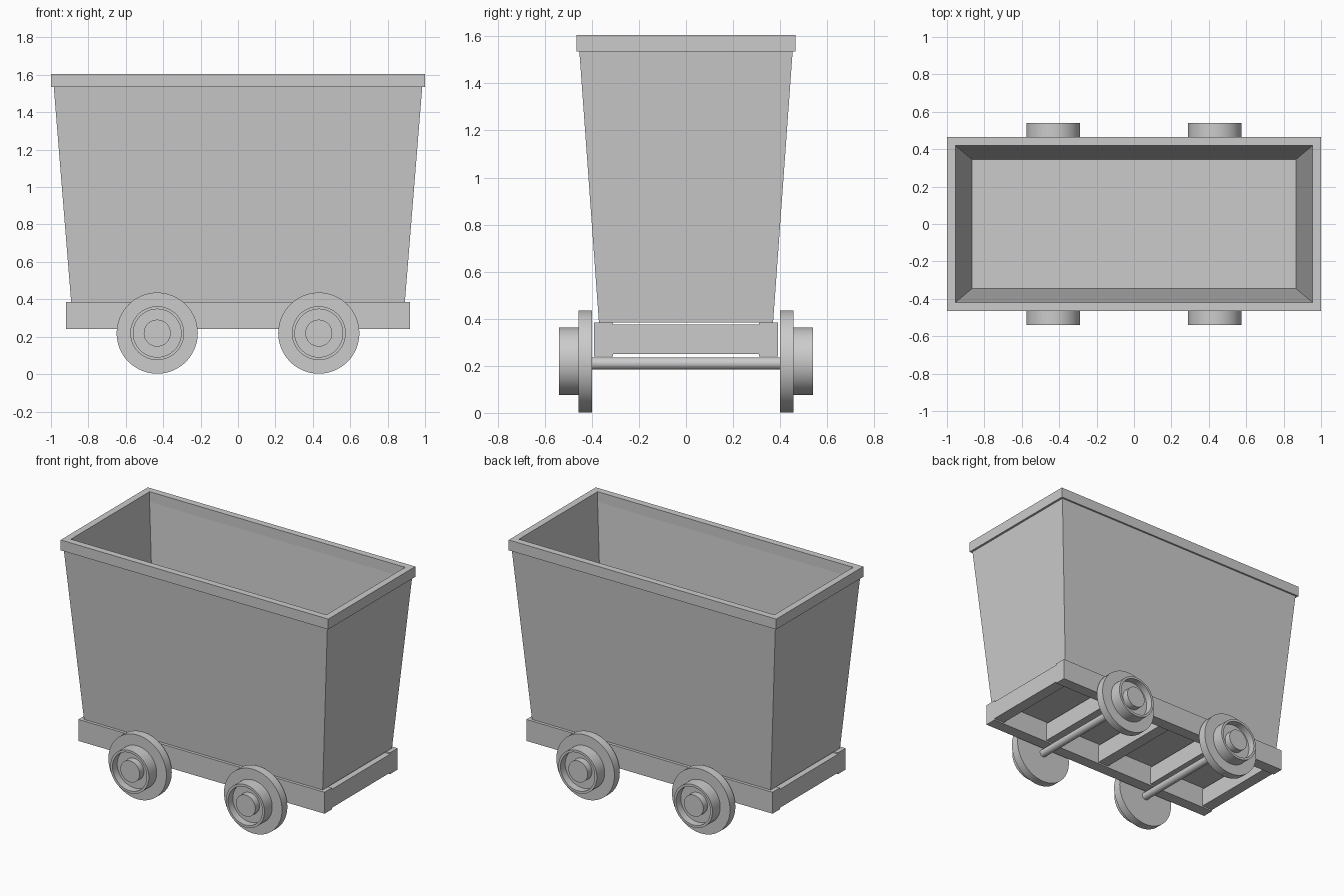
import bpy, bmesh, math
from mathutils import Matrix

old = bpy.data.objects.get("Cube")
if old:
    bpy.data.objects.remove(old, do_unlink=True)

GREY = (0.6, 0.6, 0.6, 1)
steel = bpy.data.materials.new("grey_steel")
steel.use_nodes = True
steel.diffuse_color = GREY
steel.node_tree.nodes["Principled BSDF"].inputs["Base Color"].default_value = GREY


def finish(name, bm, smooth=False):
    bmesh.ops.recalc_face_normals(bm, faces=bm.faces)
    mesh = bpy.data.meshes.new(name)
    bm.to_mesh(mesh)
    bm.free()
    mesh.materials.append(steel)
    obj = bpy.data.objects.new(name, mesh)
    bpy.context.collection.objects.link(obj)
    if smooth:
        bpy.ops.object.select_all(action='DESELECT')
        obj.select_set(True)
        bpy.context.view_layer.objects.active = obj
        bpy.ops.object.shade_smooth_by_angle(angle=math.radians(35))
    return obj


def stacked_rects(name, rings, closed):
    """Skin a run of rectangles (half x, half y, z)."""
    bm = bmesh.new()
    loops = [[bm.verts.new((sx * x, sy * y, z))
              for sx, sy in ((-1, -1), (1, -1), (1, 1), (-1, 1))] for x, y, z in rings]
    pairs = list(zip(loops, loops[1:]))
    if closed:
        pairs.append((loops[-1], loops[0]))
    else:
        bm.faces.new(loops[0])
        bm.faces.new(loops[-1])
    for a, b in pairs:
        for i in range(4):
            j = (i + 1) % 4
            bm.faces.new((a[i], a[j], b[j], b[i]))
    return finish(name, bm)


def box(name, lo, hi):
    bm = bmesh.new()
    size = [h - l for l, h in zip(lo, hi)]
    mid = [(h + l) / 2 for l, h in zip(lo, hi)]
    bmesh.ops.create_cube(bm, size=1, matrix=Matrix.Translation(mid) @ Matrix.Diagonal((*size, 1)))
    return finish(name, bm)


def lathe(name, profile, x, z, side=1, steps=64):
    """Spin (radius, y) points around a y axis through (x, z)."""
    bm = bmesh.new()
    verts = [bm.verts.new((r, side * y, 0)) for r, y in profile]
    edges = [bm.edges.new(p) for p in zip(verts, verts[1:])]
    bmesh.ops.spin(bm, geom=verts + edges, cent=(0, 0, 0), axis=(0, 1, 0),
                   angle=math.tau, steps=steps)
    bmesh.ops.remove_doubles(bm, verts=bm.verts, dist=0.0001)
    bmesh.ops.translate(bm, verts=bm.verts, vec=(x, 0, z))
    return finish(name, bm, smooth=True)


# Tapered open tub and the rim band around its top
RAIL_TOP, RIM_LOW, RIM_TOP = 0.385, 1.535, 1.605
stacked_rects("tub", [(0.865, 0.345, 0.42), (0.955, 0.42, RIM_LOW),
                      (0.985, 0.453, RIM_LOW), (0.892, 0.37, RAIL_TOP)], closed=False)
stacked_rects("rim", [(0.955, 0.42, RIM_LOW), (0.955, 0.42, RIM_TOP),
                      (1.0, 0.465, RIM_TOP), (1.0, 0.465, RIM_LOW)], closed=True)

# Ladder frame: two side rails and cross beams
for side, label in ((1, "back"), (-1, "front")):
    y0, y1 = sorted((side * 0.31, side * 0.39))
    box(label + "_rail", (-0.92, y0, 0.24), (0.92, y1, RAIL_TOP))
for i in range(5):
    x = -0.88 + i * 0.44
    box(f"cross_beam_{i + 1}", (x - 0.04, -0.31, 0.25), (x + 0.04, 0.31, 0.375))

# Axles and flanged wheels with a recessed face and a hub
WHEEL = [(0, 0.4), (0.217, 0.4), (0.217, 0.457), (0.144, 0.457), (0.144, 0.54),
         (0.128, 0.54), (0.128, 0.49), (0.072, 0.49), (0.072, 0.535), (0, 0.535)]
for x, end in ((-0.432, "right"), (0.432, "left")):
    lathe(end + "_axle", [(0, -0.41), (0.026, -0.41), (0.026, 0.41), (0, 0.41)], x, 0.21, steps=24)
    for side, label in ((1, "back"), (-1, "front")):
        lathe(f"{label}_{end}_wheel", WHEEL, x, 0.219, side)
